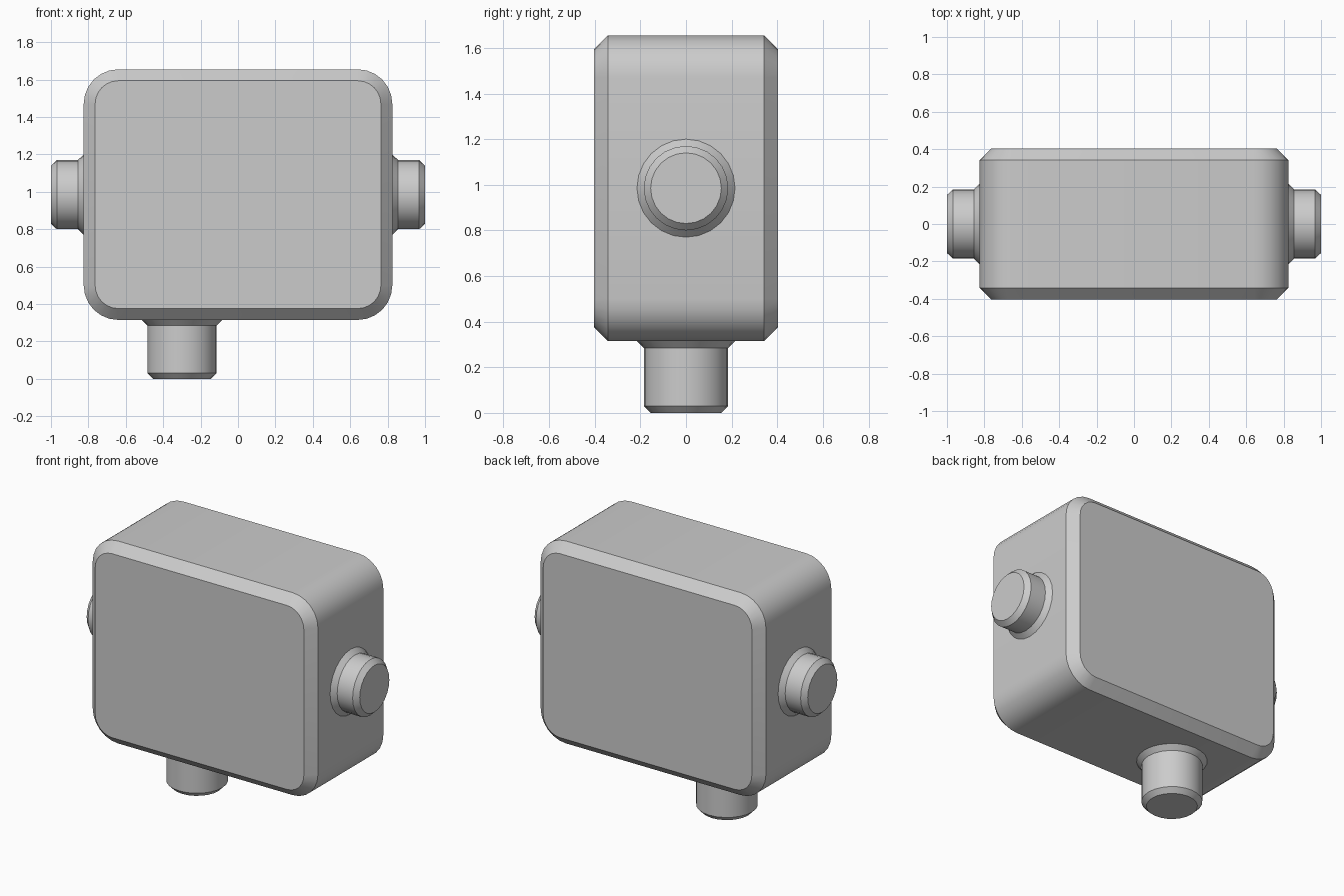
import bpy, bmesh
from math import sin, cos, pi, radians
from mathutils import Matrix, Vector

if "Cube" in bpy.data.objects:
    bpy.data.objects.remove(bpy.data.objects["Cube"], do_unlink=True)

grey = bpy.data.materials.new("plain grey")
grey.use_nodes = True
colour = (0.6, 0.6, 0.6, 1)
grey.diffuse_color = colour
grey.node_tree.nodes["Principled BSDF"].inputs["Base Color"].default_value = colour


def skin(name, rings, matrix):
    """Join rings of points into a closed solid with capped ends."""
    bm = bmesh.new()
    loops = [[bm.verts.new(p) for p in ring] for ring in rings]
    n = len(loops[0])
    for a, b in zip(loops, loops[1:]):
        for i in range(n):
            j = (i + 1) % n
            bm.faces.new((a[i], a[j], b[j], b[i]))
    bm.faces.new(loops[0])
    bm.faces.new(loops[-1])
    bmesh.ops.recalc_face_normals(bm, faces=bm.faces)
    mesh = bpy.data.meshes.new(name)
    bm.to_mesh(mesh)
    bm.free()
    mesh.materials.append(grey)
    obj = bpy.data.objects.new(name, mesh)
    bpy.context.collection.objects.link(obj)
    obj.matrix_world = matrix
    bpy.ops.object.select_all(action="DESELECT")
    obj.select_set(True)
    bpy.context.view_layer.objects.active = obj
    bpy.ops.object.shade_smooth_by_angle(angle=radians(30))
    return obj


def rounded_rect(half_w, half_h, radius, y, steps=6):
    points = []
    for k, (sx, sz) in enumerate([(1, 1), (-1, 1), (-1, -1), (1, -1)]):
        for s in range(steps + 1):
            a = (k + s / steps) * pi / 2
            points.append((sx * (half_w - radius) + radius * cos(a), y,
                           sz * (half_h - radius) + radius * sin(a)))
    return points


def circle(radius, z, sides=24):
    return [(radius * cos(2 * pi * i / sides), radius * sin(2 * pi * i / sides), z)
            for i in range(sides)]


# Rounded housing with chamfered front and back rims
W, H, D, R, C = 0.825, 0.67, 0.403, 0.185, 0.061
MID = 0.985
skin("housing",
     [rounded_rect(W - i, H - i, R - i, y)
      for y, i in ((-D, C), (C - D, 0), (D - C, 0), (D, C))],
     Matrix.Translation((0, 0, MID)))


# Connector stubs: flared collar, barrel and chamfered tip
def stub(name, base, direction, length):
    profile = [(0.215, -0.02), (0.215, 0), (0.185, 0.031),
               (0.185, length - 0.031), (0.155, length)]
    turn = Vector(direction).to_track_quat("Z", "Y").to_matrix().to_4x4()
    skin(name, [circle(r, z) for r, z in profile],
         Matrix.Translation(base) @ turn)


for side, s in (("left", 1), ("right", -1)):
    stub(side + "_stub", (s * W, 0, MID), (s, 0, 0), 1 - W)
stub("bottom_stub", (-0.3, 0, MID - H), (0, 0, -1), MID - H)
